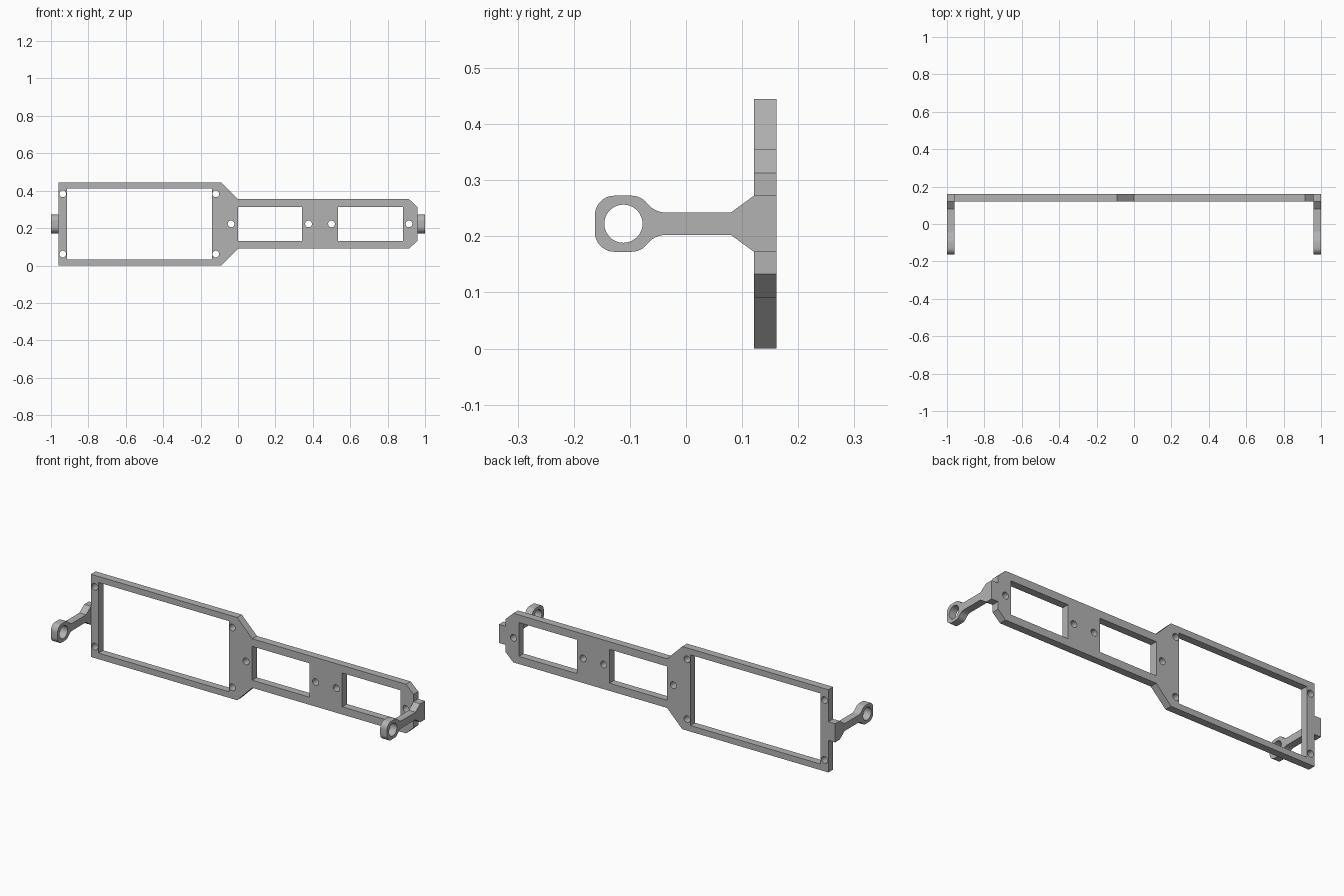
import bpy, bmesh
from math import cos, sin, radians
from mathutils import Matrix

cube = bpy.data.objects.get("Cube")
if cube:
    bpy.data.objects.remove(cube, do_unlink=True)

grey = bpy.data.materials.new("plain grey")
grey.use_nodes = True
GREY = (0.45, 0.45, 0.45, 1)
grey.diffuse_color = GREY
grey.node_tree.nodes["Principled BSDF"].inputs["Base Color"].default_value = GREY

MID = 0.2225     # height of the symmetry line
T = 0.04         # thickness of the sheet parts


def arc(cx, cy, r, a0, a1, n):
    angles = [radians(a0 + (a1 - a0) * i / n) for i in range(n + 1)]
    return [(cx + r * cos(a), cy + r * sin(a)) for a in angles]


def circle(cx, cy, r, n=32):
    return arc(cx, cy, r, 0, 360, n)[:-1]


def rect(x0, x1, h):
    return [(x0, -h), (x1, -h), (x1, h), (x0, h)]


def mirrored(half):
    """Close an upper half outline with its reflection below the midline."""
    return half + [(u, -v) for u, v in reversed(half)]


def sheet(name, loops, matrix):
    """Fill an outline with holes, then extrude it to the sheet thickness."""
    bm = bmesh.new()
    for loop in loops:
        verts = [bm.verts.new((u, v, 0)) for u, v in loop]
        for i, v in enumerate(verts):
            bm.edges.new((verts[i - 1], v))
    bmesh.ops.triangle_fill(bm, edges=bm.edges[:], use_beauty=True)
    out = bmesh.ops.extrude_face_region(bm, geom=bm.faces[:], use_keep_orig=True)
    top = [g for g in out["geom"] if isinstance(g, bmesh.types.BMVert)]
    bmesh.ops.translate(bm, verts=top, vec=(0, 0, T))
    bm.transform(matrix)
    bmesh.ops.recalc_face_normals(bm, faces=bm.faces[:])
    mesh = bpy.data.meshes.new(name)
    bm.to_mesh(mesh)
    bm.free()
    mesh.materials.append(grey)
    ob = bpy.data.objects.new(name, mesh)
    bpy.context.collection.objects.link(ob)
    bpy.ops.object.select_all(action="DESELECT")
    ob.select_set(True)
    bpy.context.view_layer.objects.active = ob
    bpy.ops.object.shade_smooth_by_angle(angle=radians(30))


# Mounting plate: wide frame, tapered neck and narrow frame with bolt holes
outline = mirrored([(-0.96, MID), (-0.09, MID), (0, 0.132), (0.915, 0.132), (0.96, 0.09)])
windows = [rect(-0.914, -0.139, 0.19), rect(0, 0.342, 0.091), rect(0.535, 0.882, 0.091)]
bolts = [circle(x, z, 0.018) for x in (-0.937, -0.119) for z in (-0.161, 0.161)]
bolts += [circle(x, 0, 0.018) for x in (-0.037, 0.377, 0.5, 0.914)]
stand = Matrix(((1, 0, 0, 0), (0, 0, -1, 0.161), (0, 1, 0, MID), (0, 0, 0, 1)))
sheet("mounting_plate", [outline, *windows, *bolts], stand)

# Side arms: rounded eye, filleted neck, straight bar and flared foot
half_arm = arc(-0.1275, 0.015, 0.035, 180, 90, 10)
half_arm += arc(-0.097, 0.015, 0.035, 90, 37.6, 6)
half_arm += arc(-0.036, 0.062, 0.042, 217.6, 270, 6)[1:]
half_arm += [(0.08, 0.02), (0.121, 0.05), (0.161, 0.05)]
arm = [mirrored(half_arm), circle(-0.1115, 0, 0.034, 40)]
for name, x in (("right_arm", -1), ("left_arm", 1 - T)):
    sheet(name, arm, Matrix(((0, 0, 1, x), (1, 0, 0, 0), (0, 1, 0, MID), (0, 0, 0, 1))))
